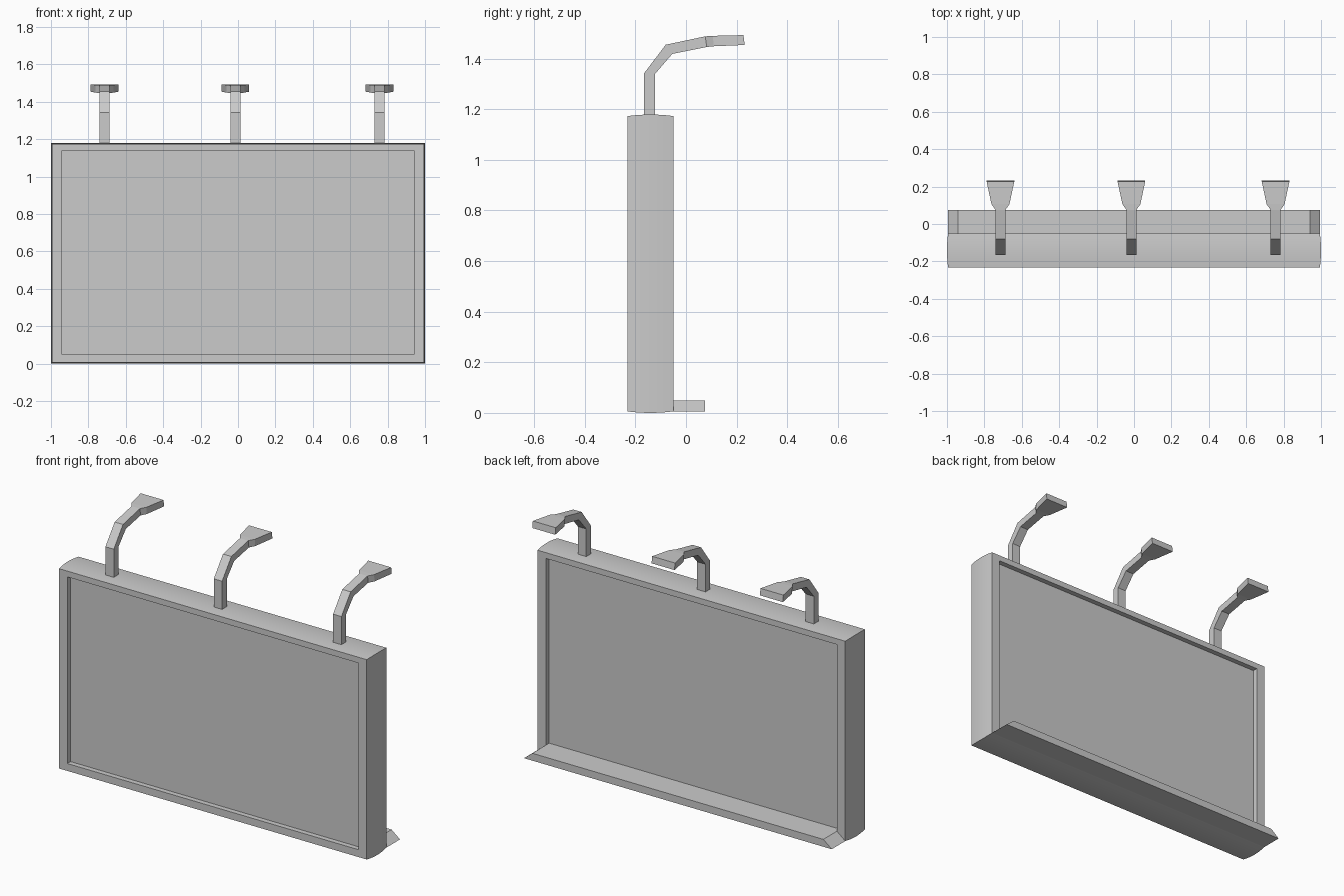
import bpy, bmesh

if "Cube" in bpy.data.objects:
    bpy.data.objects.remove(bpy.data.objects["Cube"])


def loft(name, rings, smooth=False):
    """Skin a series of matching closed rings and cap both ends."""
    bm = bmesh.new()
    loops = [[bm.verts.new(p) for p in ring] for ring in rings]
    for a, b in zip(loops, loops[1:]):
        n = len(a)
        for i in range(n):
            j = (i + 1) % n
            bm.faces.new((a[i], a[j], b[j], b[i]))
    bm.faces.new(loops[0])
    bm.faces.new(loops[-1])
    bmesh.ops.recalc_face_normals(bm, faces=bm.faces)
    mesh = bpy.data.meshes.new(name)
    bm.to_mesh(mesh)
    bm.free()
    ob = bpy.data.objects.new(name, mesh)
    bpy.context.collection.objects.link(ob)
    if smooth:
        bpy.context.view_layer.objects.active = ob
        ob.select_set(True)
        bpy.ops.object.shade_smooth_by_angle()
        ob.select_set(False)
    return ob


def rect(y, hx, z0, z1):
    return [(-hx, y, z0), (hx, y, z0), (hx, y, z1), (-hx, y, z1)]


# Sign box: slightly bowed rim, recessed panel on front and back
FRONT, BACK, DEPTH = -0.232, -0.05, 0.03
inner = (0.94, 0.049, 1.139)
rings = [rect(FRONT + DEPTH, *inner), rect(FRONT, *inner)]
for i in range(7):
    t = i / 6
    inset = 0.006 * (2 * t - 1) ** 2
    rings.append(rect(FRONT + (BACK - FRONT) * t, 1 - inset, inset, 1.179 - inset))
rings += [rect(BACK, *inner), rect(BACK - DEPTH, *inner)]
loft("sign_box", rings, smooth=True)

# Rear ledge: bottom rim pulled backwards, with mitred ends
loft("rear_ledge", [[(-0.994, y, 0.006), (0.994, y, 0.006),
                     (0.94, y, 0.049), (-0.94, y, 0.049)] for y in (BACK, 0.075)])

# Lamps: bent square arm flaring into a flat head
# each station: outer y, outer z, inner y, inner z, half width
stations = [
    (-0.165, 1.170, -0.122, 1.170, 0.027),
    (-0.165, 1.343, -0.122, 1.340, 0.027),
    (-0.080, 1.455, -0.054, 1.419, 0.027),
    (0.076, 1.488, 0.082, 1.446, 0.027),
    (0.106, 1.490, 0.110, 1.449, 0.048),
    (0.227, 1.493, 0.232, 1.454, 0.074),
]
for k, cx in enumerate((-0.714, -0.014, 0.757)):
    loft(f"lamp_{k + 1}", [[(cx - h, yo, zo), (cx + h, yo, zo), (cx + h, yi, zi), (cx - h, yi, zi)]
                           for yo, zo, yi, zi, h in stations])
